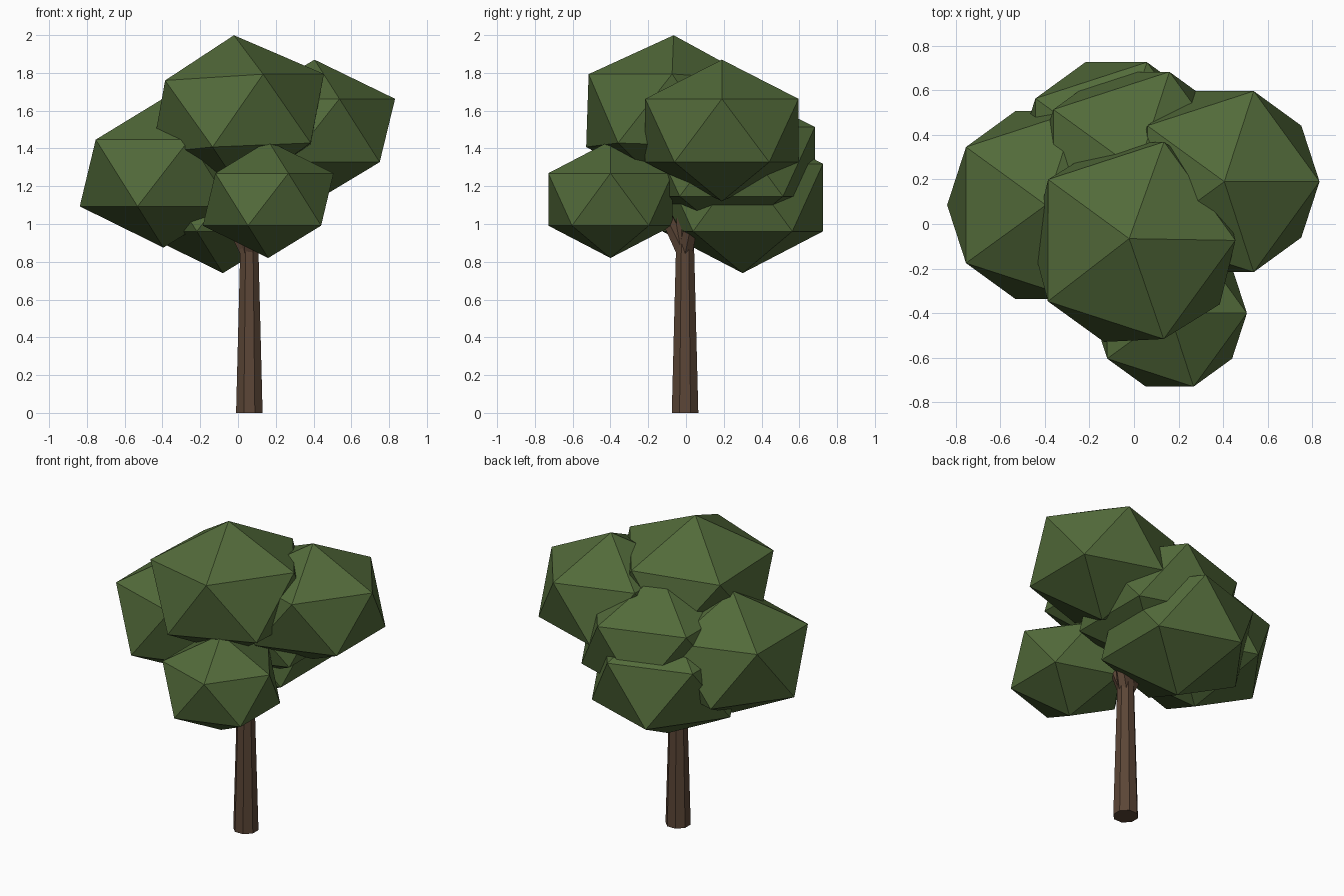
import bpy, bmesh
from math import radians
from mathutils import Vector, Matrix

if "Cube" in bpy.data.objects:
    bpy.data.objects.remove(bpy.data.objects["Cube"])


def material(name, rgb):
    m = bpy.data.materials.new(name)
    m.diffuse_color = (*rgb, 1)
    m.use_nodes = True
    m.node_tree.nodes["Principled BSDF"].inputs["Base Color"].default_value = m.diffuse_color
    return m


leaf_green = material("leaf green", (0.085, 0.145, 0.042))
bark_brown = material("bark brown", (0.105, 0.060, 0.037))


def add_object(name, bm, mat):
    me = bpy.data.meshes.new(name)
    bm.to_mesh(me)
    bm.free()
    me.materials.append(mat)
    ob = bpy.data.objects.new(name, me)
    bpy.context.collection.objects.link(ob)
    return ob


def leaf_clump(name, center, radius, height, tilt=(0, 0, 0)):
    """Squashed 20-sided ball of leaves."""
    bm = bmesh.new()
    bmesh.ops.create_icosphere(bm, subdivisions=1, radius=1)
    ob = add_object(name, bm, leaf_green)
    ob.location = center
    ob.scale = (radius, radius, height)
    ob.rotation_euler = [radians(a) for a in tilt]


def limb(name, start, end, r1, r2, sides):
    """Tapered faceted limb between two points."""
    start, end = Vector(start), Vector(end)
    d = end - start
    bm = bmesh.new()
    bmesh.ops.create_cone(bm, cap_ends=True, segments=sides,
                          radius1=r1, radius2=r2, depth=d.length)
    turn = Matrix.Rotation(radians(180 / sides), 4, 'Z')
    aim = d.to_track_quat('Z', 'Y').to_matrix().to_4x4()
    bm.transform(Matrix.Translation((start + end) / 2) @ aim @ turn)
    add_object(name, bm, bark_brown)


# Trunk and the branches that vanish into the crown
limb("trunk", (0.06, -0.005, 0), (0.06, -0.005, 1.05), 0.076, 0.047, 8)
fork = (0.06, -0.005, 0.84)
for name, tip in (("front_branch", (0.05, -0.16, 1.15)),
                  ("right_branch", (0.22, 0.08, 1.25)),
                  ("left_branch", (-0.12, 0.03, 1.17))):
    limb(name, fork, tip, 0.045, 0.03, 6)

# Crown
leaf_clump("top_leaves", (0.0, -0.08, 1.585), 0.52, 0.415, (-2, -3, 0))
leaf_clump("right_leaves", (0.405, 0.19, 1.495), 0.477, 0.375)
leaf_clump("left_leaves", (-0.395, 0.085, 1.27), 0.495, 0.395)
leaf_clump("front_leaves", (0.16, -0.40, 1.13), 0.387, 0.31)
leaf_clump("back_leaves", (-0.08, 0.30, 1.14), 0.50, 0.40)
leaf_clump("middle_leaves", (0.015, 0.24, 1.33), 0.52, 0.41)
